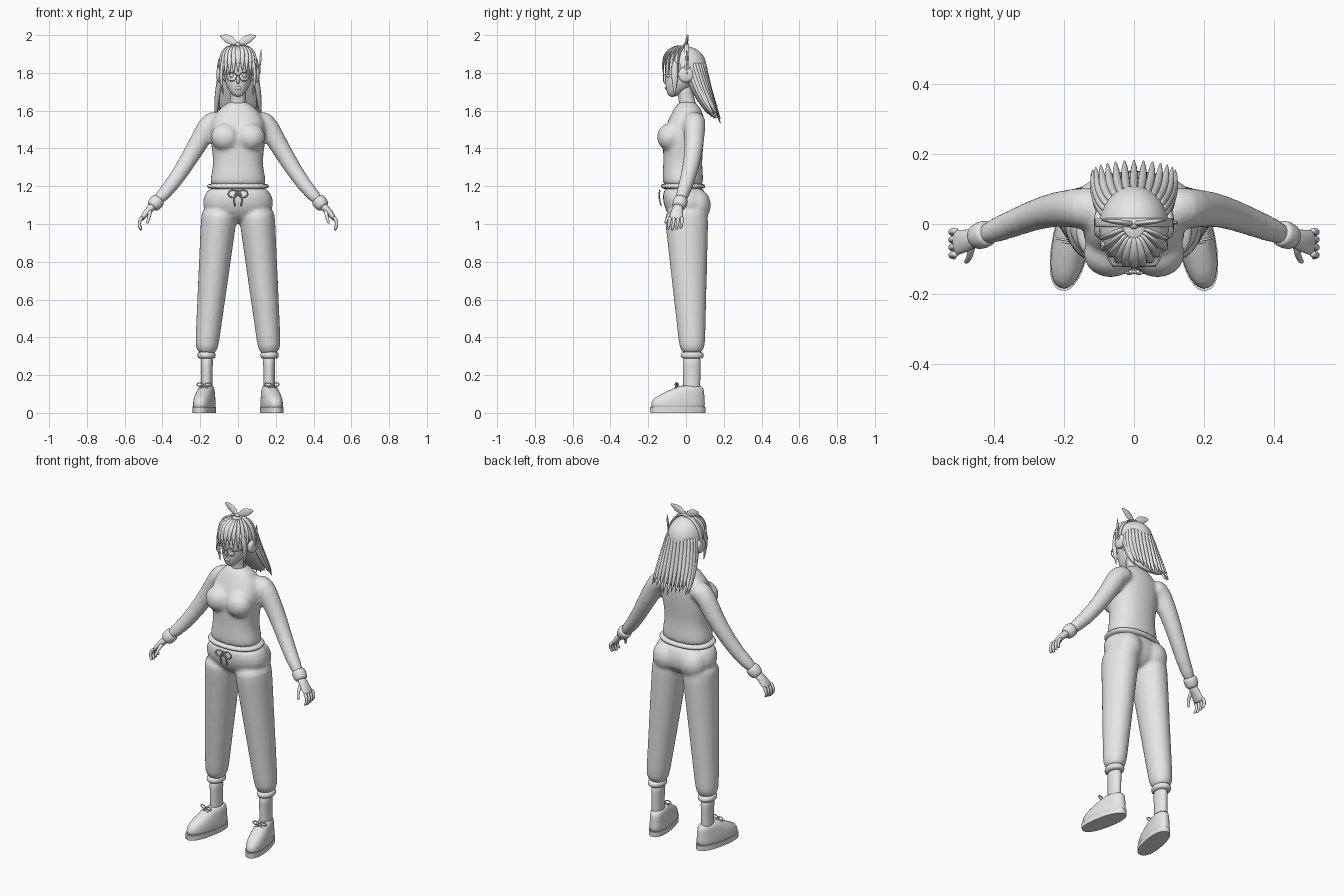
import bpy, bmesh, math, random
from math import sin, cos, pi, radians
from mathutils import Vector, Matrix

cube = bpy.data.objects.get("Cube")
if cube:
    bpy.data.objects.remove(cube)
random.seed(4)

grey = bpy.data.materials.new("plain_grey")
grey.use_nodes = True
tone = (0.8, 0.8, 0.8, 1)
grey.diffuse_color = tone
grey.node_tree.nodes["Principled BSDF"].inputs["Base Color"].default_value = tone
SIDES = (-1, 1)
UP, BACK = Vector((0, 0, 1)), Vector((0, 1, 0))


def sample(values, t):
    """Read evenly spaced key values at t, from start to end."""
    place = t * (len(values) - 1)
    low = int(place)
    high = min(low + 1, len(values) - 1)
    return values[low] + (values[high] - values[low]) * (place - low)


def arc(start, bend, end, steps=5):
    """Points along a quadratic curve."""
    a, b, c = Vector(start), Vector(bend), Vector(end)
    times = [k / (steps - 1) for k in range(steps)]
    return [a * (1 - t) ** 2 + b * 2 * t * (1 - t) + c * t * t for t in times]


def ellipse(centre, across, height, steps=16):
    """Closed upright loop facing the front."""
    angles = [2 * pi * k / steps for k in range(steps)]
    return [Vector(centre) + Vector((across * cos(a), 0, height * sin(a))) for a in angles]


def loft(bm, path, widths, depths=None, flip=1, flat=False, sides=12, power=1, closed=False, ref=BACK):
    """Skin elliptical rings along a path; widths and depths are key values."""
    pts = [Vector((p[0] * flip, p[1], p[2])) for p in path]
    count, rings = len(pts), []
    for i, point in enumerate(pts):
        after = pts[(i + 1) % count] if closed else pts[min(i + 1, count - 1)]
        before = pts[i - 1] if closed else pts[max(i - 1, 0)]
        t = UP if flat else (after - before).normalized()
        u = (ref - t * t.dot(ref)).normalized()
        v = u.cross(t)
        key = i / (count - 1)
        wide, deep = sample(widths, key), sample(depths or widths, key)
        ring = []
        for k in range(sides):
            angle = 2 * pi * k / sides
            c, s = (math.copysign(abs(q) ** power, q) for q in (cos(angle), sin(angle)))
            ring.append(bm.verts.new(point + v * c * wide + u * s * deep))
        rings.append(ring)
    pairs = list(zip(rings, rings[1:]))
    if closed:
        pairs.append((rings[-1], rings[0]))
    else:
        bm.faces.new(rings[0][::-1])
        bm.faces.new(rings[-1])
    for a, b in pairs:
        for k in range(sides):
            j = (k + 1) % sides
            bm.faces.new((a[k], a[j], b[j], b[k]))


def column(bm, low, high, widths, fronts, backs, sides=20, power=.87):
    """Upright body with evenly spaced rings between its front and back."""
    centres = [(b - f) / 2 for f, b in zip(fronts, backs)]
    depths = [(b + f) / 2 for f, b in zip(fronts, backs)]
    last = len(centres) - 1
    path = [(0, y, low + (high - low) * i / last) for i, y in enumerate(centres)]
    loft(bm, path, widths, depths, flat=True, sides=sides, power=power)


def ball(bm, centre, radii, segments=20):
    place = Matrix.Translation(centre) @ Matrix.Diagonal((*radii, 1))
    bmesh.ops.create_uvsphere(bm, u_segments=segments, v_segments=segments // 2, radius=1, matrix=place)


def finish(name, bm, subdivide=True, voxel=0):
    bmesh.ops.recalc_face_normals(bm, faces=bm.faces)
    for face in bm.faces:
        face.smooth = subdivide or len(face.verts) <= 4
    mesh = bpy.data.meshes.new(name)
    bm.to_mesh(mesh)
    bm.free()
    mesh.materials.append(grey)
    part = bpy.data.objects.new(name, mesh)
    bpy.context.collection.objects.link(part)
    if subdivide:
        part.modifiers.new("Subdivision", "SUBSURF").levels = 1
    if voxel:  # fuse overlapping volumes into one skin
        fuse = part.modifiers.new("Fuse", "REMESH")
        fuse.mode, fuse.voxel_size, fuse.use_smooth_shade = "VOXEL", voxel, True
        soften = part.modifiers.new("Soften", "SMOOTH")
        soften.factor, soften.iterations = .5, 6
    return part


def tube(name, path, widths, depths=None, **options):
    bm = bmesh.new()
    loft(bm, path, widths, depths, **options)
    return finish(name, bm)


# Sweater: torso, bust and sleeves fused
bm = bmesh.new()
column(bm, 1.18, 1.66, widths=(.17, .14, .13, .145, .15, .135, .045),
       fronts=(.13, .125, .12, .125, .12, .08, .04), backs=(.1, .09, .085, .095, .1, .1, .05))
sleeve = [(.08, .045, 1.55), (.15, .045, 1.54), (.185, .045, 1.47), (.25, .04, 1.36), (.35, 0, 1.2), (.45, -.04, 1.1)]
for s in SIDES:
    ball(bm, (s * .067, -.085, 1.46), (.08, .07, .075))
    loft(bm, sleeve, (.064, .06, .046, .034), flip=s)
finish("sweater", bm, voxel=.011)
bm = bmesh.new()
column(bm, 1.18, 1.22, (.16, .17, .16), (.13, .137, .13), (.1, .105, .095), sides=24)
finish("sweater_hem", bm)

# Trousers: pelvis, seat and legs fused
bm = bmesh.new()
column(bm, 1, 1.21, widths=(.1, .195, .188, .155), fronts=(.05, .115, .127, .12), backs=(.06, .125, .117, .09))
for s in SIDES:
    ball(bm, (s * .088, .052, 1.1), (.085, .082, .09))
    leg = [(.095 + .075 * t, .035 * t, 1.1 - .8 * t) for t in (k / 8 for k in range(9))]
    loft(bm, leg, (.1, .06), (.122, .066), flip=s, sides=18)
finish("trousers", bm, voxel=.01)

# Drawstring bow
for s in SIDES:
    tube("drawstring_loop", ellipse((s * .027, -.14, 1.16), .025, .02), (.004,), closed=True, sides=6)
    tube("drawstring_end", arc((0, -.138, 1.18), (s * .03, -.15, 1.15), (s * .016, -.13, 1.09)), (.005,), sides=6)

# Trouser cuffs, ankles, shoes
for s in SIDES:
    cuff = [(.167, .033, z) for z in (.285, .295, .315, .325)]
    tube("trouser_cuff", cuff, (.04, .05, .05, .042), (.05, .063, .063, .05), flip=s, sides=18)
    tube("ankle", arc((.166, .03, .08), (.165, .03, .2), (.165, .03, .31)), (.033, .03, .036), (.046, .05), flip=s)
    turn = Matrix.Translation((s * .17, 0, 0)) @ Matrix.Rotation(s * radians(11), 4, "Z")
    bm = bmesh.new()
    column(bm, 0, .03, (.054,), (.192, .194), (.104, .105), sides=32)
    finish("shoe_sole", bm, subdivide=False).matrix_world = turn
    bm = bmesh.new()
    column(bm, .01, .15, widths=(.053, .053, .05, .043, .036),
           fronts=(.19, .19, .18, .1, .03), backs=(.103, .103, .1, .098, .09), sides=24)
    finish("shoe", bm).matrix_world = turn
    for k in range(3):
        y, z = -.115 + k * .03, .1 + k * .02
        lace = tube("shoe_lace", arc((-.03, y, z - .02), (0, y, z + .02), (.03, y, z - .02)), (.005,), sides=6)
        lace.matrix_world = turn
    for side in SIDES:
        bow = tube("lace_bow", ellipse((side * .022, -.05, .15), .02, .01, 8), (.004,), closed=True, sides=6)
        bow.matrix_world = turn

# Hands and sleeve cuffs
for s in SIDES:
    tube("sleeve_cuff", arc((.415, -.024, 1.135), (.436, -.032, 1.112), (.456, -.041, 1.087)), (.038, .041, .034), flip=s)
    bm = bmesh.new()
    loft(bm, arc((.445, -.037, 1.1), (.48, -.05, 1.07), (.515, -.054, 1.02)), (.023, .019, .013), (.026, .04), flip=s)
    for k in range(4):
        y, tip = -.086 + k * .022, .965 + .005 * abs(k - 1)
        loft(bm, arc((.505, y, 1.04), (.54, y, 1), (.51, y - .01, tip)), (.011, .008), flip=s, sides=8)
    loft(bm, arc((.465, -.055, 1.075), (.465, -.1, 1.05), (.482, -.11, 1)), (.013, .007), flip=s, sides=8)
    finish("hand", bm)

# Neck and head with simple features
tube("neck", arc((0, .02, 1.58), (0, 0, 1.66), (0, -.01, 1.74)), (.055, .042, .045))
bm = bmesh.new()
column(bm, 1.67, 1.93, widths=(.02, .055, .07, .077, .08, .072, .04), power=1,
       fronts=(.092, .108, .11, .11, .112, .1, .05), backs=(-.06, .02, .06, .08, .09, .085, .05))
loft(bm, arc((0, -.1, 1.8), (0, -.128, 1.76), (0, -.103, 1.74)), (.007, .011, .006), sides=8)
ball(bm, (0, -.104, 1.72), (.019, .008, .01), 12)
for s in SIDES:
    ball(bm, (s * .03, -.09, 1.785), (.018, .017, .011), 12)
finish("head", bm)

# Glasses
for s in SIDES:
    tube("glasses_rim", ellipse((s * .034, -.12, 1.78), .027, .024), (.003,), closed=True, sides=6)
    temple = arc((.061, -.12, 1.79), (.085, -.1, 1.79), (.09, 0, 1.79))
    tube("glasses_temple", temple, (.003,), flip=s, sides=6, ref=UP)
tube("glasses_bridge", arc((-.008, -.12, 1.785), (0, -.125, 1.79), (.008, -.12, 1.785)), (.003,), sides=6)

# Hair cap with the face area cut away
bm = bmesh.new()
ball(bm, (0, -.006, 1.832), (.1, .116, .11), 32)
middles = [(face, face.calc_center_median()) for face in bm.faces]
bmesh.ops.delete(bm, geom=[face for face, m in middles if m.z < 1.85 and m.y < -.02], context="FACES")
finish("hair_cap", bm)

# Fringe strands and side locks
bm = bmesh.new()
for k in range(11):
    angle = radians(-70 + 14 * k)
    x, y = .096 * sin(angle), -.122 * cos(angle)
    tip = 1.8 + random.uniform(-.01, .01) - .03 * sin(angle) ** 2
    loft(bm, arc((x * .3, y * .3, 1.94), (x * 1.15, y * 1.15, 1.93), (x, y, tip), 6), (.012, .02, .015, .002),
         (.007, .008, .002), sides=8)
for s in SIDES:
    loft(bm, arc((.08, -.06, 1.87), (.1, -.06, 1.78), (.076, -.06, 1.675)), (.01, .011, .002), (.016, .02, .002),
         flip=s, sides=8)
finish("fringe", bm)

# Long back hair: a core mass with overlapping strands
tube("back_hair", arc((0, .025, 1.86), (0, .06, 1.71), (0, .14, 1.57)), (.09, .1, .1), (.075, .05, .022),
     flat=True, sides=20)
bm = bmesh.new()
for k in range(17):
    angle = radians(-104 + 13 * k)
    x, y, tip = sin(angle), cos(angle), 1.54 + random.uniform(-.02, .02)
    tip += .03 * x * x
    strand = arc((.082 * x, .025 + .07 * y, 1.86), (.115 * x, .06 + .06 * y, 1.7), (.121 * x, .15 + .034 * y, tip), 7)
    loft(bm, strand, (.01, .014, .014, .012, .002), sides=8)
finish("back_hair_strands", bm)

# Headphones with antenna
band = [(.108 * cos(a), .004, 1.81 + .142 * sin(a)) for a in (pi * k / 16 for k in range(17))]
tube("headphone_band", band, (.006,), (.014,), sides=8, power=.6)
for s in SIDES:
    cup = [(x, 0, 1.79) for x in (.085, .09, .105, .115)]
    tube("headphone_cup", cup, (.036, .043, .042, .028), flip=s, sides=20)
tube("antenna", arc((.112, .004, 1.79), (.118, .004, 1.86), (.123, .004, 1.925), 7), (.007, .004, .007, .002), sides=8)

# Ribbon on top
bm = bmesh.new()
for s in SIDES:
    loft(bm, arc((0, 0, 1.945), (.04, .005, 1.98), (.096, .012, 1.997), 6), (.007, .022, .025, .003),
         (.007, .009, .003), flip=s, sides=10)
ball(bm, (0, 0, 1.95), (.016, .016, .012), 12)
finish("ribbon", bm)
